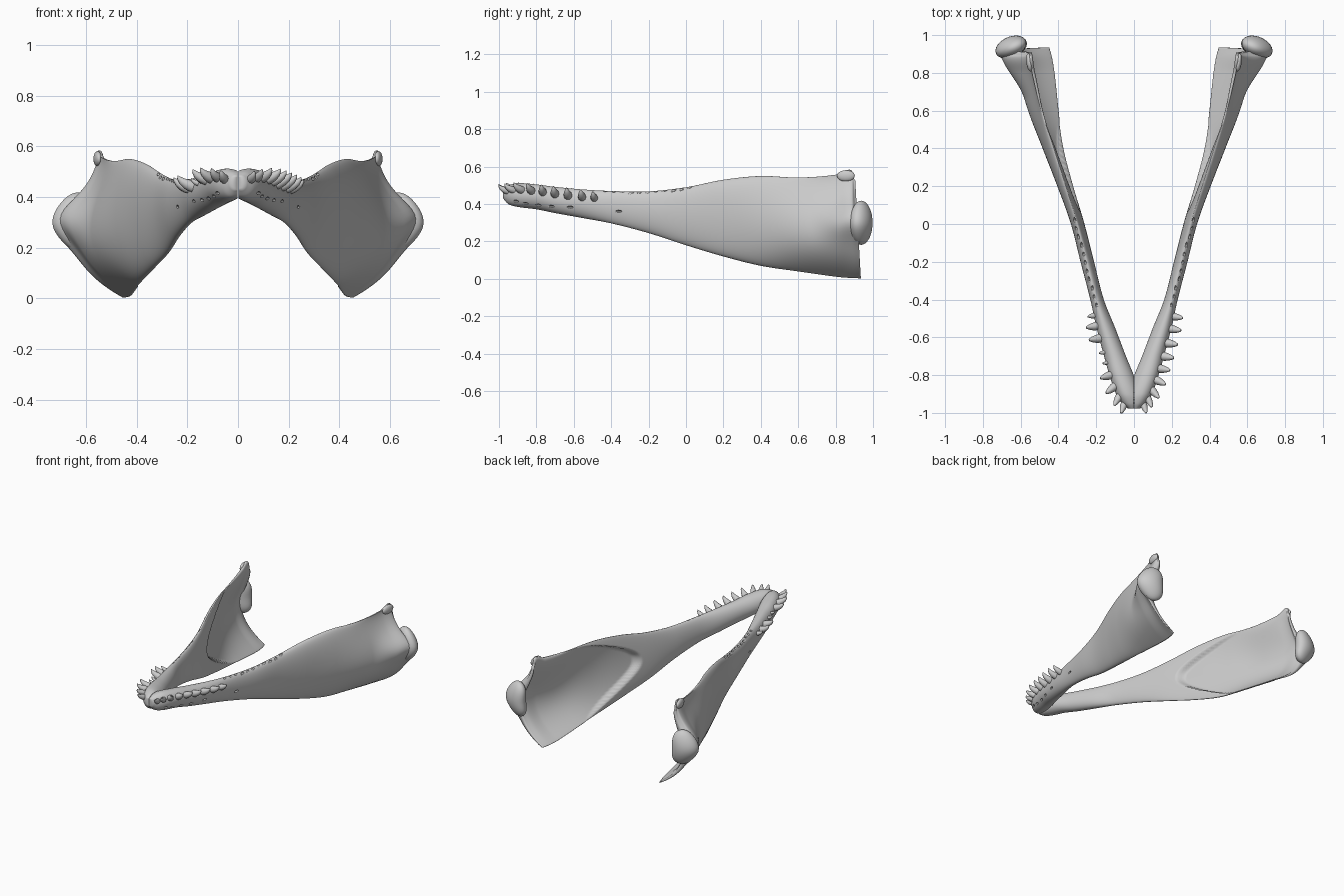
import bpy, bmesh, math, random
from mathutils import Matrix, Vector

if "Cube" in bpy.data.objects:
    bpy.data.objects.remove(bpy.data.objects["Cube"])

random.seed(4)
# Stations along the jaw: y, top x, top z, bottom x, bottom z, outer bulge, inner bulge
ST = [
    (-.978, .010, .483, .010, .430, .020, .02),
    (-.95, .022, .500, .022, .400, .042, .06),
    (-.90, .040, .512, .038, .385, .056, .07),
    (-.80, .075, .505, .065, .372, .060, .068),
    (-.70, .105, .492, .100, .352, .056, .06),
    (-.55, .155, .478, .145, .325, .048, .05),
    (-.40, .200, .470, .190, .297, .036, .035),
    (-.20, .250, .468, .235, .245, .040, .03),
    (.00, .300, .490, .275, .180, .045, .022),
    (.20, .362, .530, .330, .120, .058, .018),
    (.40, .425, .550, .378, .070, .084, .015),
    (.60, .490, .542, .404, .040, .120, .012),
    (.80, .540, .557, .427, .012, .144, .01),
    (.88, .552, .583, .440, .005, .146, .01),
    (.935, .556, .525, .455, .003, .145, .01),
]


def smooth(a, b, v):
    v = min(max((v - a) / (b - a), 0), 1)
    return v * v * (3 - 2 * v)


def station(y):
    """Smooth (Hermite) interpolation of the station table."""
    i = max(k for k in range(len(ST) - 1) if ST[k][0] <= y + 1e-6)
    p, q = ST[i], ST[i + 1]
    a, b = ST[max(i - 1, 0)], ST[min(i + 2, len(ST) - 1)]
    h = q[0] - p[0]
    u = (y - p[0]) / h
    out = []
    for k in range(1, 7):
        m0 = (q[k] - a[k]) / (q[0] - a[0]) * h
        m1 = (b[k] - p[k]) / (b[0] - p[0]) * h
        out.append((2*u**3 - 3*u*u + 1) * p[k] + (u**3 - 2*u*u + u) * m0
                   + (3*u*u - 2*u**3) * q[k] + (u**3 - u*u) * m1)
    return out


def surface(y, t, inner=False):
    """Point on the bone; t runs 0 (top edge) to 1 (bottom edge)."""
    xt, zt, xb, zb, bo, bi = station(y)
    s = (1 - math.cos(math.pi * t)) / 2
    w = math.sin(math.pi * t)
    # oval section in front, low-slung flatter bulge at the rear
    rear = smooth(.15, .8, y)
    low = s ** 1.45
    wo = w * (1 - rear) + 4 * low * (1 - low) * rear
    flare = .08 * smooth(.66, .93, y) * math.exp(-((s - .46) / .17) ** 2)
    off = bo * wo + flare
    if inner:
        # hollow of the rear half, with an oval front lip
        hollow = smooth(0, .04, y - .07 - .45 * abs(2 * s - 1) ** 2.3)
        deep = off - .028 * w ** .5 - flare * .9
        off = -bi * w * (1 - hollow) + deep * hollow
    x = xt + (xb - xt) * s + off
    back = -.03 * (1 - s) * smooth(.88, .935, y)
    return Vector((max(x, .001), y + back, zt + (zb - zt) * s))


def make_object(name, bm):
    bmesh.ops.recalc_face_normals(bm, faces=bm.faces)
    for f in bm.faces:
        f.smooth = True
    me = bpy.data.meshes.new(name)
    bm.to_mesh(me)
    bm.free()
    ob = bpy.data.objects.new(name, me)
    bpy.context.collection.objects.link(ob)
    return ob


def mirror(ob):
    m = ob.modifiers.new("mirror", 'MIRROR')
    m.use_mirror_merge = False


def ellipsoid(bm, loc, radii, yaw=0, seg=12):
    mat = (Matrix.Translation(loc) @ Matrix.Rotation(yaw, 4, 'Z')
           @ Matrix.Diagonal((*radii, 1)))
    return bmesh.ops.create_uvsphere(bm, u_segments=seg, v_segments=seg // 2 + 2,
                                     radius=1, matrix=mat)["verts"]


# Jaw bone: lofted rings, outer wall down and inner wall back up
N, R = 260, 46
bm = bmesh.new()
rings = []
for i in range(N + 1):
    u = i / N
    y = ST[0][0] + (ST[-1][0] - ST[0][0]) * (u - .1 * math.sin(2 * math.pi * u) / math.pi)
    pts = [surface(y, k / R) for k in range(R + 1)]
    pts += [surface(y, k / R, True) for k in range(R - 1, 0, -1)]
    rings.append([bm.verts.new(p) for p in pts])
L = len(rings[0])
for a, b in zip(rings, rings[1:]):
    for k in range(L):
        bm.faces.new((a[k], a[(k + 1) % L], b[(k + 1) % L], b[k]))
# end caps bridge the outer wall to the inner wall
for r in (rings[0], rings[-1]):
    for k in range(R):
        quad = [r[k], r[k + 1], r[(L - k - 1) % L], r[(L - k) % L]]
        bm.faces.new(list(dict.fromkeys(quad)))
jaw = make_object("jaw_bone", bm)

# Nerve holes on the outside and empty sockets along the top edge
bm = bmesh.new()
for y, t in ((-.36, .56), (-.62, .62), (-.72, .68), (-.79, .72), (-.86, .72), (-.91, .68)):
    ellipsoid(bm, surface(y, t), (.010, .018, .006))
for k in range(11):
    y = -.43 + .045 * k
    ellipsoid(bm, surface(y, random.uniform(.04, .12)),
              (.006, random.uniform(.010, .019), .008))
holes = make_object("hole_cutter", bm)
holes.hide_render = True
holes.hide_viewport = True
cut = jaw.modifiers.new("holes", 'BOOLEAN')
cut.operation = 'DIFFERENCE'
cut.solver = 'EXACT'
cut.object = holes
mirror(jaw)

# Jaw joint: rounded knob on the flared rear end, narrower at top and bottom
bm = bmesh.new()
for v in ellipsoid(bm, (.652, .937, .30), (.086, .054, .118), math.radians(-24), 32):
    v.co.x -= .03 * smooth(.30, .18, v.co.z) if v.co.z < .30 else .02 * smooth(.30, .42, v.co.z)
mirror(make_object("jaw_joint", bm))

# Rounded ridge on the upper rear corner
bm = bmesh.new()
ellipsoid(bm, (.554, .855, .551), (.016, .048, .030), math.radians(-8), 20)
mirror(make_object("upper_corner_knob", bm))


# Teeth: curved tapering splines leaning outwards and up
def teeth(name, side, rows):
    cu = bpy.data.curves.new(name, 'CURVE')
    cu.dimensions = '3D'
    cu.bevel_depth = 1
    cu.bevel_resolution = 3
    cu.use_fill_caps = True
    for y, size in rows:
        base = surface(y, .32)
        a = .15 + 1.15 * smooth(-.75, -.98, y)
        d = Vector((math.cos(a), -math.sin(a), 0))
        sp = cu.splines.new('POLY')
        path = ((-.015, -.012, .02), (.009, -.004, .022), (.026, .004, .019),
                (.042, .014, .014), (.053, .026, .008), (.058, .035, .001))
        sp.points.add(len(path) - 1)
        for p, (out, up, rad) in zip(sp.points, path):
            c = base + (d * out + Vector((0, 0, up))) * size
            p.co = (c.x * side, c.y, c.z, 1)
            p.radius = rad * size
        sp.use_smooth = True
    ob = bpy.data.objects.new(name, cu)
    bpy.context.collection.objects.link(ob)


teeth("right_teeth", 1, [(-.49, .9), (-.555, 1), (-.63, 1.05), (-.70, 1.05), (-.765, 1),
                         (-.825, 1), (-.88, .95), (-.925, .85), (-.957, .8)])
teeth("left_teeth", -1, [(-.485, .65), (-.54, 1), (-.605, 1.05), (-.68, .5), (-.735, .45),
                         (-.80, 1), (-.86, 1), (-.915, .9), (-.955, .85)])
